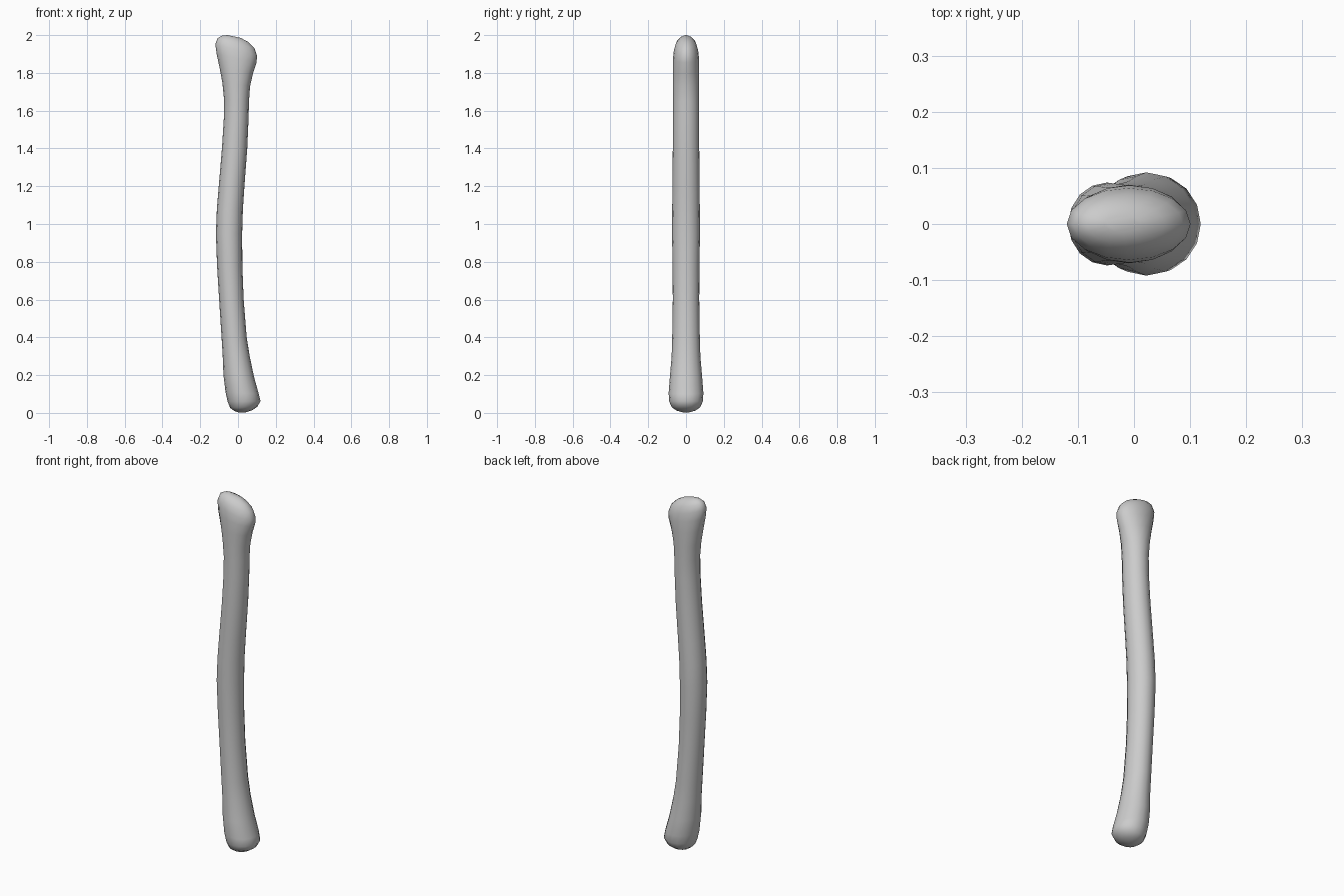
import bpy, bmesh, math

SIDES = 16
# Each ring: left x, left z, right x, right z, half depth in y
RINGS = [
    (0.005, 0.002, 0.04, 0.003, 0.016),
    (-0.02, 0.010, 0.075, 0.014, 0.050),
    (-0.042, 0.027, 0.102, 0.032, 0.075),
    (-0.055, 0.060, 0.119, 0.062, 0.089),
    (-0.066, 0.110, 0.110, 0.100, 0.092),
    (-0.077, 0.200, 0.085, 0.190, 0.085),
    (-0.081, 0.300, 0.062, 0.300, 0.076),
    (-0.087, 0.400, 0.046, 0.400, 0.073),
    (-0.100, 0.600, 0.030, 0.600, 0.070),
    (-0.111, 0.780, 0.023, 0.780, 0.071),
    (-0.117, 0.950, 0.022, 0.950, 0.074),
    (-0.112, 1.080, 0.026, 1.080, 0.073),
    (-0.102, 1.200, 0.034, 1.200, 0.072),
    (-0.085, 1.400, 0.049, 1.400, 0.070),
    (-0.075, 1.560, 0.056, 1.560, 0.069),
    (-0.074, 1.660, 0.058, 1.650, 0.069),
    (-0.083, 1.750, 0.064, 1.730, 0.070),
    (-0.098, 1.830, 0.080, 1.800, 0.070),
    (-0.113, 1.900, 0.098, 1.855, 0.069),
    (-0.120, 1.952, 0.101, 1.890, 0.064),
    (-0.108, 1.984, 0.087, 1.930, 0.053),
    (-0.085, 1.997, 0.055, 1.963, 0.035),
    (-0.055, 2.000, 0.015, 1.985, 0.014),
]

# Bowed shaft with a flared foot and a slanted, flattened head
bm = bmesh.new()
loops = []
for xl, zl, xr, zr, ry in RINGS:
    loop = []
    for i in range(SIDES):
        a = 2 * math.pi * i / SIDES
        f = (1 + math.cos(a)) / 2
        loop.append(bm.verts.new((xl + (xr - xl) * f, ry * math.sin(a), zl + (zr - zl) * f)))
    loops.append(loop)
for lo, hi in zip(loops, loops[1:]):
    for i in range(SIDES):
        j = (i + 1) % SIDES
        bm.faces.new((lo[i], lo[j], hi[j], hi[i]))
bm.faces.new(loops[0][::-1])
bm.faces.new(loops[-1])
bmesh.ops.recalc_face_normals(bm, faces=bm.faces)
for f in bm.faces:
    f.smooth = True
mesh = bpy.data.meshes.new("bone_shaft")
bm.to_mesh(mesh)
bm.free()
bone = bpy.data.objects.new("bone_shaft", mesh)
bpy.context.collection.objects.link(bone)
